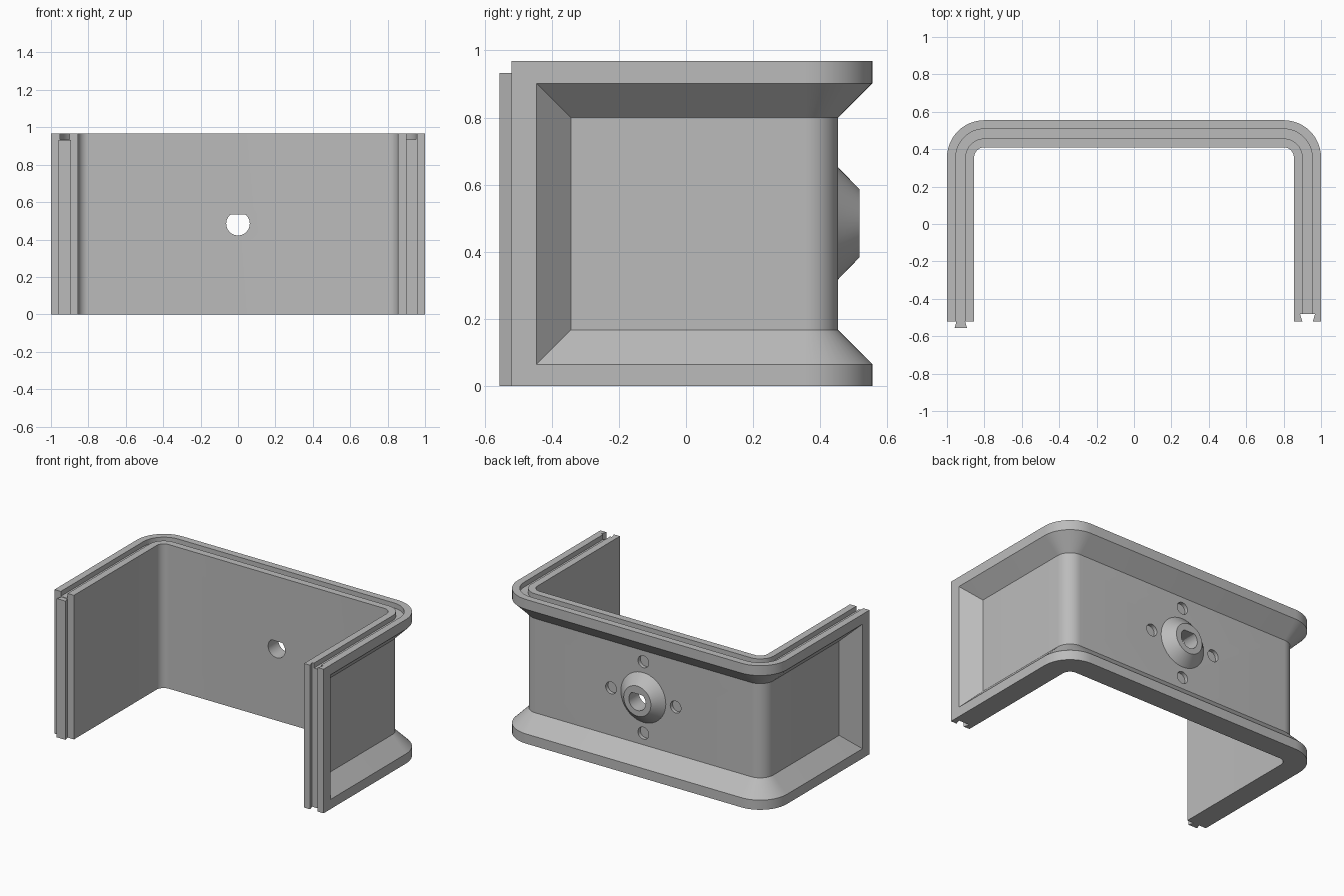
import bpy, bmesh, math
from mathutils import Vector, Matrix

if "Cube" in bpy.data.objects:
    bpy.data.objects.remove(bpy.data.objects["Cube"])

grey = bpy.data.materials.new("plain grey")
grey.use_nodes = True
COLOUR = (0.5, 0.5, 0.5, 1)
grey.diffuse_color = COLOUR
grey.node_tree.nodes["Principled BSDF"].inputs["Base Color"].default_value = COLOUR

HEIGHT = 0.968
MID = 0.485          # height of the hole centre
RECESS = 0.102       # depth of the outer recess
WALL_Y = 0.555 - RECESS
END = -0.52          # front end of both legs


def finish(name, bm):
    bmesh.ops.remove_doubles(bm, verts=bm.verts, dist=1e-5)
    bmesh.ops.recalc_face_normals(bm, faces=bm.faces)
    mesh = bpy.data.meshes.new(name)
    bm.to_mesh(mesh)
    bm.free()
    obj = bpy.data.objects.new(name, mesh)
    bpy.context.collection.objects.link(obj)
    mesh.materials.append(grey)
    return obj


def loft(name, rings):
    """Skin a list of closed rings and cap both ends."""
    bm = bmesh.new()
    rows = [[bm.verts.new(p) for p in ring] for ring in rings]
    n = len(rows[0])
    for a, b in zip(rows, rows[1:]):
        for i in range(n):
            j = (i + 1) % n
            bm.faces.new((a[i], a[j], b[j], b[i]))
    bm.faces.new(rows[0])
    bm.faces.new(rows[-1])
    return finish(name, bm)


def prism(name, outline, z0, z1):
    return loft(name, [[(x, y, z) for x, y in outline] for z in (z0, z1)])


def lathe_y(name, stations, x=0, z=MID, steps=48, flat=9):
    """Round body along y; flat limits the height above the centre."""
    rings = []
    for y, r in stations:
        angles = [math.tau * i / steps for i in range(steps)]
        rings.append([(x + r * math.cos(a), y, z + min(r * math.sin(a), flat))
                      for a in angles])
    return loft(name, rings)


def boolean(obj, other, operation):
    mod = obj.modifiers.new(operation, "BOOLEAN")
    mod.operation, mod.solver, mod.object = operation, "EXACT", other
    bpy.context.view_layer.objects.active = obj
    bpy.ops.object.modifier_apply(modifier=mod.name)
    bpy.data.objects.remove(other)


# Wall cross-section: inward offset and height, with recess and top groove
def section(depth):
    slope = 0.065 + depth
    top = 0.902 - depth
    return [(0, 0), (0, 0.065), (depth, slope), (depth, top), (0, 0.902),
            (0, HEIGHT), (0.047, HEIGHT), (0.047, 0.935), (0.098, 0.935),
            (0.098, HEIGHT), (0.145, HEIGHT), (0.145, 0)]


# Path stations: centre, outward direction, radius to outer face, recess depth
CX, CY, R = 0.8, 0.355, 0.2
half = [((CX, y), 0, d) for y, d in ((END, 0), (-0.445, 0), (-0.445 + RECESS, RECESS))]
half += [((CX, CY), math.pi / 2 * i / 12, RECESS) for i in range(13)]
path = half + [((-c[0], c[1]), math.pi - a, d) for c, a, d in reversed(half)]
rings = [[(c[0] + (R - o) * math.cos(a), c[1] + (R - o) * math.sin(a), z)
          for o, z in section(d)] for c, a, d in path]
body = loft("u_shaped_housing", rings)

# Conical boss on the back wall
boss = lathe_y("boss", [(WALL_Y - 0.02, 0.167), (WALL_Y, 0.167), (0.517, 0.101)])
boolean(body, boss, "UNION")

# Shaft hole with a flat top
boolean(body, lathe_y("shaft_cutter", [(0.3, 0.063), (0.6, 0.063)], flat=0.048), "DIFFERENCE")

# Four blind holes around the boss
for i in range(4):
    a = i * math.pi / 2
    hole = lathe_y("pin_cutter", [(WALL_Y - 0.025, 0.04), (0.6, 0.04)],
                   0.24 * math.cos(a), MID + 0.24 * math.sin(a), 32)
    boolean(body, hole, "DIFFERENCE")


# Dovetail groove in the left leg and matching tongue on the right leg
def dovetail(centre, y_narrow, y_wide, narrow, wide):
    return [(centre - narrow, y_narrow), (centre + narrow, y_narrow),
            (centre + wide, y_wide), (centre - wide, y_wide)]


boolean(body, prism("groove_cutter", dovetail(0.928, END - 0.02, END + 0.038, 0.022, 0.04),
                    -0.1, 1.1), "DIFFERENCE")
tongue = prism("dovetail_tongue", dovetail(-0.926, END, -0.555, 0.023, 0.033), 0, 0.932)

for obj in (body, tongue):
    bpy.ops.object.select_all(action="DESELECT")
    obj.select_set(True)
    bpy.context.view_layer.objects.active = obj
    bpy.ops.object.shade_smooth_by_angle(angle=math.radians(25))
